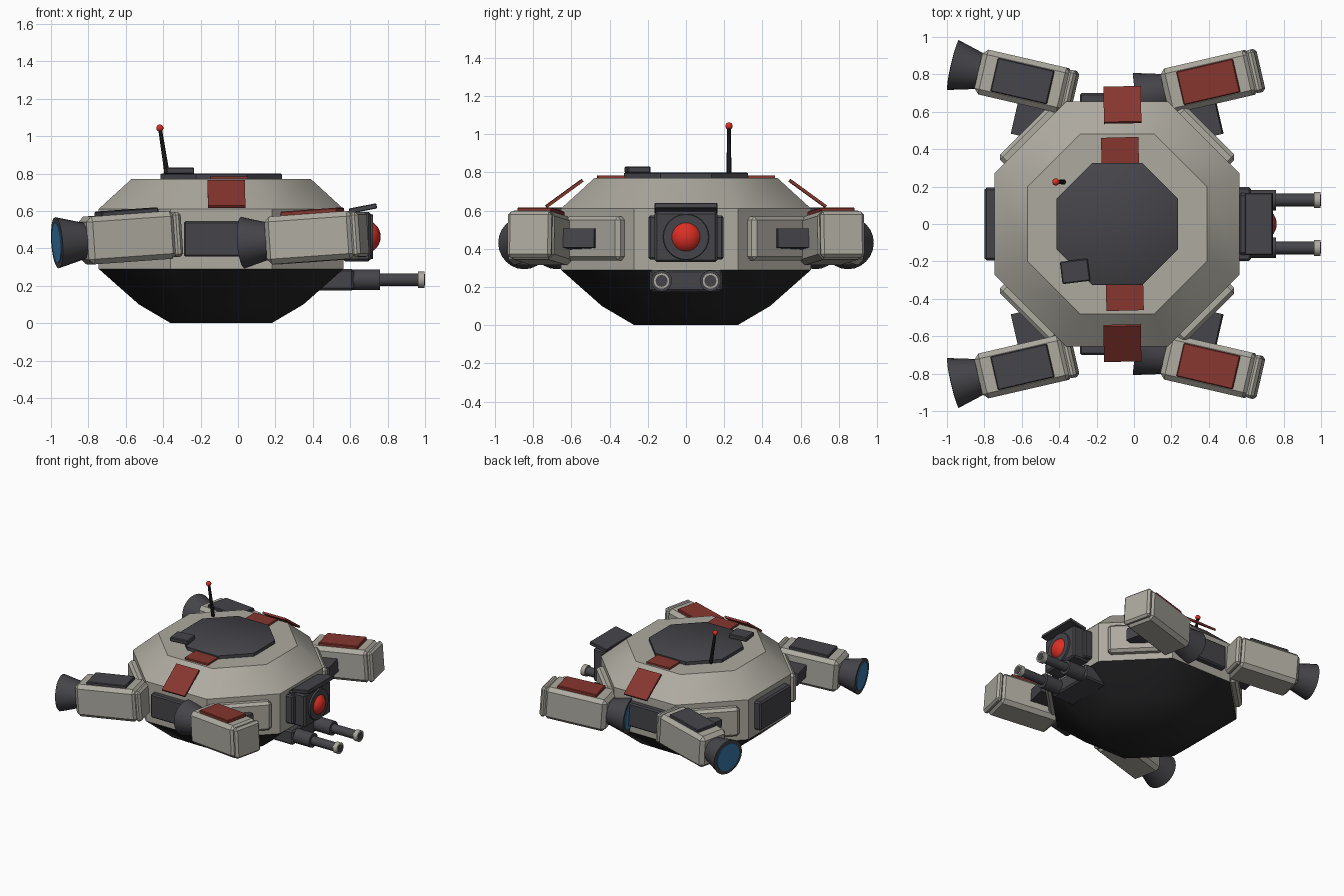
import bpy, bmesh, math
from mathutils import Matrix, Vector

if "Cube" in bpy.data.objects:
    bpy.data.objects.remove(bpy.data.objects["Cube"])

def material(name, rgb):
    m = bpy.data.materials.new(name)
    m.diffuse_color = (*rgb, 1)
    m.use_nodes = True
    m.node_tree.nodes["Principled BSDF"].inputs["Base Color"].default_value = m.diffuse_color
    return m

GREY = material("warm_grey", (0.42, 0.40, 0.35))
DARK = material("dark_grey", (0.060, 0.059, 0.068))
BLACK = material("near_black", (0.019, 0.019, 0.021))
RED = material("dull_red", (0.24, 0.037, 0.028))
BRIGHT = material("bright_red", (0.72, 0.028, 0.018))
BLUE = material("engine_blue", (0.04, 0.19, 0.42))
CX = -0.09                      # hull centre along x
I = Matrix.Identity(4)
rad = math.radians

def finish(name, bm, mats, M=I, smooth=None):
    bm.transform(M)
    bmesh.ops.recalc_face_normals(bm, faces=bm.faces)
    me = bpy.data.meshes.new(name)
    bm.to_mesh(me)
    bm.free()
    for m in mats:
        me.materials.append(m)
    if smooth:
        me.shade_smooth()
        me.set_sharp_from_angle(angle=rad(smooth))
    ob = bpy.data.objects.new(name, me)
    bpy.context.collection.objects.link(ob)
    return ob

def box(name, lo, hi, mat, M=I, bevel=0.0):
    """Box between two corners, optionally chamfered."""
    lo, hi = Vector(lo), Vector(hi)
    bm = bmesh.new()
    bmesh.ops.create_cube(bm, size=1, matrix=Matrix.Translation((lo + hi) / 2)
                          @ Matrix.Diagonal((*(hi - lo), 1)))
    if bevel:
        bmesh.ops.bevel(bm, geom=bm.edges[:], offset=bevel, segments=1, affect='EDGES')
    return finish(name, bm, [mat], M)

def rod(name, a, b, r1, r2, mat, M=I, n=24):
    """Cylinder or cone from point a to point b."""
    a, b = Vector(a), Vector(b)
    d = b - a
    bm = bmesh.new()
    bmesh.ops.create_cone(bm, cap_ends=True, segments=n, radius1=r1, radius2=r2, depth=d.length,
                          matrix=Matrix.Translation((a + b) / 2)
                          @ d.to_track_quat('Z', 'Y').to_matrix().to_4x4())
    return finish(name, bm, [mat], M, 35)

def ball(name, c, r, mat):
    bm = bmesh.new()
    bmesh.ops.create_uvsphere(bm, u_segments=24, v_segments=16, radius=r)
    return finish(name, bm, [mat], Matrix.Translation(c), 60)

def octagon_stack(name, profile, mats, split=None):
    """Octagonal solid from (apothem, z) rings; faces below split use slot 1."""
    bm = bmesh.new()
    rings = []
    for ap, z in profile:
        R = ap / math.cos(math.pi / 8)
        rings.append([bm.verts.new((CX + R * math.cos(rad(22.5 + 45 * i)),
                                    R * math.sin(rad(22.5 + 45 * i)), z)) for i in range(8)])
    bm.faces.new(rings[0])
    bm.faces.new(rings[-1])
    for p, q in zip(rings, rings[1:]):
        for i in range(8):
            j = (i + 1) % 8
            bm.faces.new((p[i], p[j], q[j], q[i]))
    if split:
        for f in bm.faces:
            f.material_index = int(f.calc_center_median().z < split)
    return finish(name, bm, mats, smooth=40)

# Hull and roof hatch
octagon_stack("hull", [(0.27, 0), (0.44, 0.10), (0.655, 0.29), (0.655, 0.61), (0.48, 0.77)],
              [GREY, BLACK], split=0.285)
octagon_stack("roof_hatch", [(0.325, 0.76), (0.325, 0.795), (0.318, 0.80)], [DARK])

# Wall panels: dark on the back and both flanks, grey on the diagonals
for k in range(1, 8):
    M = Matrix.Translation((CX, 0, 0)) @ Matrix.Rotation(rad(45 * k), 4, 'Z')
    if k == 4:
        box("back_panel", (0.63, -0.195, 0.34), (0.71, 0.195, 0.57), DARK, M, 0.012)
    elif k % 2 == 0:
        box("flank_panel", (0.63, -0.2, 0.355), (0.70, 0.2, 0.545), DARK, M, 0.01)
    else:
        box("corner_panel", (0.62, -0.2, 0.34), (0.705, 0.2, 0.57), GREY, M, 0.02)

# Roof box and aerial
box("roof_box", (-0.075, -0.06, 0), (0.075, 0.06, 0.035), DARK,
    Matrix.Translation((-0.315, -0.253, 0.797)) @ Matrix.Rotation(rad(7), 4, 'Z'), 0.006)
rod("aerial", (-0.378, 0.225, 0.79), (-0.417, 0.225, 1.04), 0.014, 0.010, BLACK, n=10)
ball("aerial_tip", (-0.418, 0.225, 1.043), 0.019, BRIGHT)

for s in (-1, 1):
    # Red roof markings: one flat plate, one raised sloping plate on each side
    box("roof_plate", (-0.1, -0.07, 0), (0.1, 0.07, 0.022), RED,
        Matrix.Translation((-0.062 - 0.013 * s, s * 0.393, 0.763))
        @ Matrix.Rotation(rad(1.5), 4, 'Z'))
    box("slope_plate", (-0.1, -0.117, -0.008), (0.1, 0.117, 0.008), RED,
        Matrix.Translation((-0.062, s * 0.637, 0.69))
        @ Matrix.Rotation(rad(1), 4, 'Z') @ Matrix.Rotation(rad(-36 * s), 4, 'X'))

    # Engine pods, splayed outwards and slightly nose-up
    for f in (-1, 1):
        end = "front" if f > 0 else "rear"
        M = (Matrix.Translation((CX + 0.497 * f, s * 0.762, 0.457))
             @ Matrix.Rotation(rad(13 * f * s), 4, 'Z') @ Matrix.Rotation(rad(-4), 4, 'Y'))
        box(end + "_pod", (-0.245, -0.123, -0.128), (0.24, 0.123, 0.128), GREY, M, 0.028)
        box(end + "_pod_cap", (0.225, -0.118, -0.12), (0.272, 0.118, 0.12), GREY, M, 0.016)
        box(end + "_pod_plate", (-0.155, -0.092, 0.12), (0.155, 0.092, 0.15),
            RED if f > 0 else DARK, M, 0.005)
        rod(end + "_nozzle", (-0.235, 0, 0), (-0.392, 0, 0), 0.095, 0.137, DARK, M)
        rod(end + "_nozzle_glow", (-0.388, 0, 0), (-0.396, 0, 0), 0.108, 0.108, BLUE, M)
        x0, x1 = sorted((0.004 * f, -0.17 * f))
        y0, y1 = sorted((-0.1 * s, -0.288 * s))
        box(end + "_pod_strut", (x0, y0, -0.05), (x1, y1, 0.05), DARK, M)

    # Twin gun barrels
    y = 0.128 * s
    rod("gun_sleeve", (0.55, y, 0.232), (0.76, y, 0.232), 0.055, 0.055, DARK)
    rod("gun_barrel", (0.75, y, 0.232), (0.97, y, 0.232), 0.034, 0.034, DARK)
    rod("gun_muzzle", (0.962, y, 0.232), (0.998, y, 0.232), 0.043, 0.043, GREY)
    rod("gun_bore", (0.99, y, 0.232), (1.0, y, 0.232), 0.031, 0.031, DARK)

# Gun mount
box("gun_mount", (0.36, -0.19, 0.175), (0.62, 0.19, 0.29), DARK, bevel=0.012)

# Sensor eye, housing and tilted visor
box("eye_back_plate", (0.54, -0.197, 0.345), (0.625, 0.197, 0.575), DARK, bevel=0.01)
box("eye_housing", (0.56, -0.165, 0.33), (0.71, 0.165, 0.595), DARK, bevel=0.012)
rod("eye_ring", (0.69, 0, 0.462), (0.723, 0, 0.462), 0.125, 0.118, DARK)
ball("eye", (0.673, 0, 0.462), 0.09, BRIGHT)
box("eye_visor", (-0.075, -0.165, -0.014), (0.075, 0.165, 0.014), DARK,
    Matrix.Translation((0.668, 0, 0.613)) @ Matrix.Rotation(rad(-11), 4, 'Y'), 0.004)
